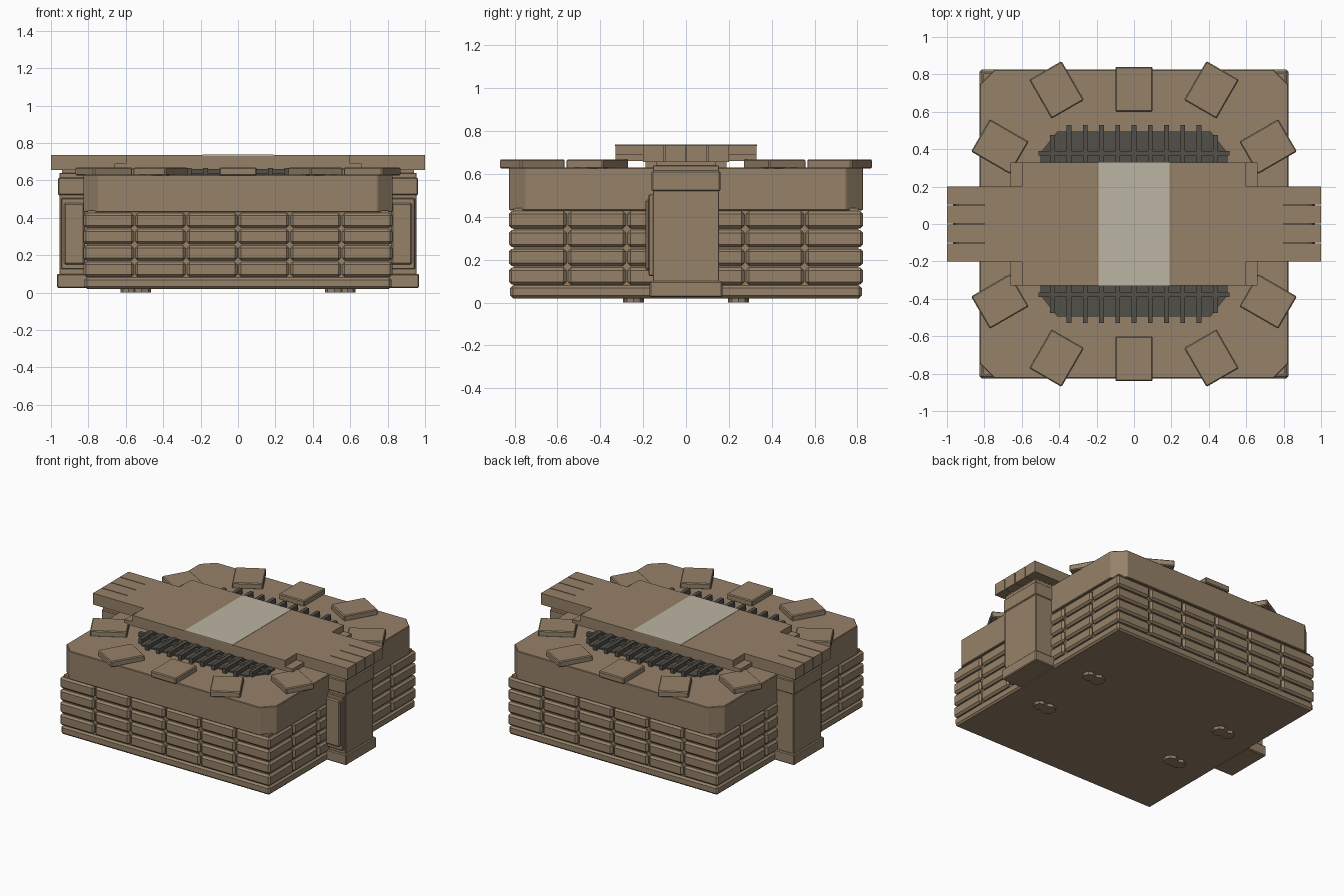
import bpy, bmesh, math
from mathutils import Matrix

if "Cube" in bpy.data.objects:
    bpy.data.objects.remove(bpy.data.objects["Cube"], do_unlink=True)


def material(name, colour):
    m = bpy.data.materials.new(name)
    m.use_nodes = True
    m.diffuse_color = (*colour, 1)
    m.node_tree.nodes["Principled BSDF"].inputs["Base Color"].default_value = (*colour, 1)
    return m


BROWN = material("sand brown", (0.30, 0.22, 0.14))
PALE = material("pale stone", (0.50, 0.46, 0.36))
DARK = material("dark grille grey", (0.085, 0.08, 0.065))


def finish(name, bm, mat, bevel=0.0):
    bmesh.ops.recalc_face_normals(bm, faces=bm.faces)
    me = bpy.data.meshes.new(name)
    bm.to_mesh(me)
    bm.free()
    ob = bpy.data.objects.new(name, me)
    bpy.context.collection.objects.link(ob)
    me.materials.append(mat)
    if bevel:
        mod = ob.modifiers.new("Bevel", "BEVEL")
        mod.width, mod.segments = bevel, 1
        mod.limit_method = 'ANGLE'
    return ob


def add_box(bm, x, y, z, turn=0.0):
    """Add a box from (min, max) ranges, optionally turned about its centre."""
    mid = [(a + b) / 2 for a, b in (x, y, z)]
    size = [b - a for a, b in (x, y, z)]
    mat = Matrix.Translation(mid) @ Matrix.Rotation(turn, 4, 'Z') @ Matrix.Diagonal((*size, 1))
    bmesh.ops.create_cube(bm, size=1, matrix=mat)


def box(name, x, y, z, mat=BROWN, bevel=0.0):
    bm = bmesh.new()
    add_box(bm, x, y, z)
    return finish(name, bm, mat, bevel)


def add_prism(bm, points, z0, z1):
    base = bm.faces.new([bm.verts.new((x, y, z0)) for x, y in points])
    top = bmesh.ops.extrude_face_region(bm, geom=[base])["geom"]
    verts = [v for v in top if isinstance(v, bmesh.types.BMVert)]
    bmesh.ops.translate(bm, verts=verts, vec=(0, 0, z1 - z0))


# Floor slab and inner core
box("floor_slab", (-0.82, 0.82), (-0.82, 0.82), (0.02, 0.08), bevel=0.012)
box("wall_core", (-0.805, 0.805), (-0.805, 0.805), (0.06, 0.44))

# Courses of wall bricks around the perimeter
bm = bmesh.new()
PITCH, COURSE, GAP = 1.66 / 6, 0.0875, 0.004
for row in range(4):
    z0 = 0.08 + row * COURSE
    for i in range(6):
        for j in range(6):
            if i in (0, 5) or j in (0, 5):
                x0, y0 = -0.83 + i * PITCH, -0.83 + j * PITCH
                add_box(bm, (x0 + GAP, x0 + PITCH - GAP), (y0 + GAP, y0 + PITCH - GAP),
                        (z0 + GAP, z0 + COURSE - GAP))
finish("wall_bricks", bm, BROWN, 0.013)

# Upper body with cut corners
R, C = 0.825, 0.745
bm = bmesh.new()
add_prism(bm, [(-C, -R), (C, -R), (R, -C), (R, C), (C, R), (-C, R), (-R, C), (-R, -C)], 0.43, 0.63)
finish("upper_body", bm, BROWN, 0.004)

# Ring of flat blocks on the roof
bm = bmesh.new()
for side in (0, 180):
    for angle in (-60, -30, 0, 30, 60):
        a = math.radians(side + angle)
        r = 0.72 if angle == 0 else 0.828
        x, y = -math.sin(a) * r, math.cos(a) * r
        add_box(bm, (x - 0.1, x + 0.1), (y - 0.12, y + 0.12), (0.625, 0.668), a)
finish("roof_blocks", bm, BROWN, 0.006)

# Dark grilles either side of the beam
for name, s in (("front_grille", -1), ("back_grille", 1)):
    bm = bmesh.new()
    plate = [(-0.5, 0.3), (0.5, 0.3), (0.5, 0.38), (0.41, 0.495), (-0.41, 0.495), (-0.5, 0.38)]
    add_prism(bm, [(x, s * y) for x, y in plate], 0.62, 0.64)
    for k in range(-5, 6):
        x = k * 0.087
        end = 0.53 if abs(k) < 5 else 0.475
        add_box(bm, (x - 0.013, x + 0.013), sorted((s * 0.3, s * end)), (0.62, 0.667))
    add_box(bm, (-0.51, 0.51), sorted((s * 0.365, s * 0.39)), (0.62, 0.66))
    finish(name, bm, DARK)

# Cross beam with slotted ends
bm = bmesh.new()
add_box(bm, (-0.8, 0.8), (-0.2, 0.2), (0.655, 0.735))
for s in (-1, 1):
    for k in range(4):
        y0 = -0.2 + k * 0.1015
        add_box(bm, sorted((s * 0.8, s)), (y0, y0 + 0.0955), (0.655, 0.735))
finish("cross_beam", bm, BROWN)

# Wide centre of the beam, with a stepped lower edge
box("beam_centre", (-0.6, 0.6), (-0.33, 0.33), (0.667, 0.735))
box("beam_centre_ledge", (-0.66, 0.66), (-0.33, 0.33), (0.66, 0.69))
box("beam_support", (-0.62, 0.62), (-0.19, 0.19), (0.62, 0.66))
box("pale_panel", (-0.19, 0.19), (-0.331, 0.331), (0.731, 0.737), PALE)

# Side towers
for side, s in (("right", -1), ("left", 1)):
    def span(a, b):
        return tuple(sorted((s * a, s * b)))
    box(side + "_tower", span(0.75, 0.955), (-0.155, 0.155), (0.05, 0.64), bevel=0.004)
    box(side + "_tower_foot", span(0.75, 0.968), (-0.17, 0.17), (0.025, 0.1), bevel=0.006)
    box(side + "_tower_cap", span(0.75, 0.962), (-0.16, 0.16), (0.52, 0.615), bevel=0.006)
    box(side + "_tower_neck", span(0.75, 0.94), (-0.14, 0.14), (0.63, 0.66))
    # Framed panel on the front of the tower
    box(side + "_panel_back", span(0.8, 0.945), (-0.175, -0.14), (0.125, 0.505), bevel=0.004)
    box(side + "_panel", span(0.82, 0.93), (-0.19, -0.16), (0.15, 0.48), bevel=0.008)

# Small feet made of two overlapping discs
for sx in (-1, 1):
    for sy in (-1, 1):
        bm = bmesh.new()
        for x, r in ((0.515, 0.05), (0.585, 0.042)):
            bmesh.ops.create_cone(bm, cap_ends=True, segments=8, radius1=r, radius2=r, depth=0.03,
                                  matrix=Matrix.Translation((sx * x, sy * 0.245, 0.015)))
        name = ("front_" if sy < 0 else "back_") + ("right_" if sx < 0 else "left_") + "foot"
        finish(name, bm, BROWN)
